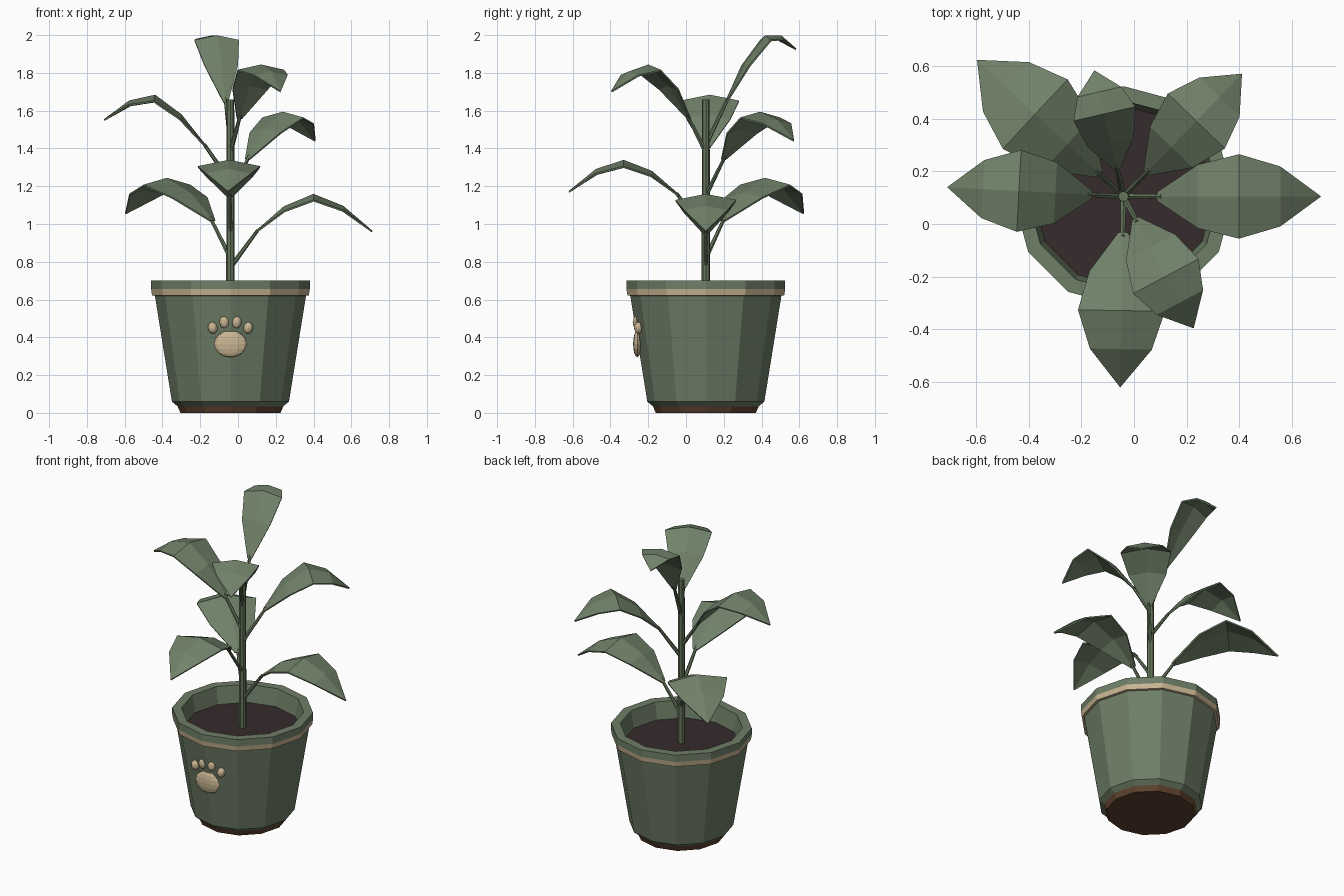
import bpy
import bmesh
from math import radians, cos, sin, pi
from mathutils import Vector, Matrix

if "Cube" in bpy.data.objects:
    bpy.data.objects.remove(bpy.data.objects["Cube"], do_unlink=True)

CENTRE = Vector((-0.04, 0.105, 0))  # stem axis


def material(name, rgb):
    mat = bpy.data.materials.new(name)
    mat.use_nodes = True
    mat.diffuse_color = (*rgb, 1)
    mat.node_tree.nodes["Principled BSDF"].inputs["Base Color"].default_value = (*rgb, 1)
    return mat


pot_green = material("pot_green", (0.156, 0.209, 0.133))
leaf_green = material("leaf_green", (0.165, 0.222, 0.141))
stem_green = material("stem_green", (0.13, 0.18, 0.105))
cream = material("cream", (0.58, 0.46, 0.29))
soil_brown = material("soil_brown", (0.037, 0.024, 0.025))
base_brown = material("base_brown", (0.115, 0.056, 0.028))


def finish(name, bm, mats):
    bmesh.ops.recalc_face_normals(bm, faces=bm.faces)
    mesh = bpy.data.meshes.new(name)
    bm.to_mesh(mesh)
    bm.free()
    for mat in mats:
        mesh.materials.append(mat)
    obj = bpy.data.objects.new(name, mesh)
    bpy.context.collection.objects.link(obj)
    return obj


def lathe(name, profile, mats, sides=12):
    """Revolve (radius, height, material of the band above) and cap both ends."""
    bm = bmesh.new()
    rings = []
    for r, z, _ in profile:
        rings.append([bm.verts.new(CENTRE + Vector((r * cos(a), r * sin(a), z)))
                      for a in (2 * pi * i / sides for i in range(sides))])
    for (low, high), (_, _, index) in zip(zip(rings, rings[1:]), profile):
        for i in range(sides):
            j = (i + 1) % sides
            bm.faces.new((low[i], low[j], high[j], high[i])).material_index = index
    bm.faces.new(rings[0]).material_index = profile[0][2]
    bm.faces.new(rings[-1]).material_index = profile[-1][2]
    return finish(name, bm, mats)


def rod(name, start, end, r1, r2, sides, mat):
    bm = bmesh.new()
    axis = end - start
    place = Matrix.Translation((start + end) / 2) @ axis.to_track_quat("Z", "Y").to_matrix().to_4x4()
    bmesh.ops.create_cone(bm, cap_ends=True, segments=sides, radius1=r1, radius2=r2,
                          depth=axis.length, matrix=place)
    return finish(name, bm, [mat])


# Pot: brown foot, tapered body, cream band, rim and inner wall around the soil
lathe("pot", [(0.265, 0, 1), (0.28, 0.035, 0), (0.31, 0.06, 0), (0.4, 0.62, 2),
              (0.415, 0.622, 2), (0.42, 0.655, 0), (0.42, 0.7, 0), (0.365, 0.7, 0),
              (0.345, 0.59, 3)],
      [pot_green, base_brown, cream, soil_brown])

# Main stem
rod("stem", CENTRE + Vector((0, 0, 0.58)), CENTRE + Vector((0, 0, 1.66)),
    0.023, 0.02, 8, stem_green)


def leaf(name, angle, width, stem_z, base, peak, tip):
    """Arched, creased blade on a stalk; points are (distance from stem, height)."""
    base, peak, tip = Vector(base), Vector(peak), Vector(tip)
    lift = Vector((0, 0.035))
    spine = [base, (base + peak) / 2 + lift, peak, (peak + tip) / 2 + lift, tip]
    shares = [0.1, 0.75, 1, 0.71]
    out = Vector((cos(radians(angle)), sin(radians(angle)), 0))
    side = Vector((-out.y, out.x, 0))

    def at(point):
        return CENTRE + out * point.x + Vector((0, 0, point.y))

    bm = bmesh.new()
    rows = []
    for point, share in zip(spine, shares):
        half = width * share
        rows.append([bm.verts.new(at(point) + side * half * s - Vector((0, 0, 0.2 * half * abs(s))))
                     for s in (-1, 0, 1)])
    for a, b in zip(rows, rows[1:]):
        for i in range(2):
            bm.faces.new((a[i], a[i + 1], b[i + 1], b[i]))
    end = bm.verts.new(at(tip))
    for i in range(2):
        bm.faces.new((rows[-1][i], rows[-1][i + 1], end))
    blade = finish(name, bm, [leaf_green])
    thick = blade.modifiers.new("thickness", "SOLIDIFY")
    thick.thickness = 0.009
    thick.offset = 0
    rod(name + "_stalk", at(Vector((0, stem_z))), at(base.lerp(spine[1], 0.1)),
        0.013, 0.009, 6, stem_green)


# Leaves spiralling up the stem
leaf("leaf_left", 0, 0.16, 0.77, (0.13, 0.955), (0.44, 1.155), (0.75, 0.96))
leaf("leaf_back_right", 137, 0.18, 0.82, (0.13, 1.02), (0.46, 1.24), (0.76, 1.055))
leaf("leaf_front", -91, 0.165, 0.95, (0.14, 1.15), (0.435, 1.335), (0.725, 1.17))
leaf("leaf_back_left", 46, 0.15, 1.15, (0.13, 1.345), (0.4, 1.59), (0.647, 1.44))
leaf("leaf_right", 177, 0.155, 1.22, (0.125, 1.405), (0.4, 1.68), (0.67, 1.55))
leaf("leaf_upper_front", -62, 0.14, 1.38, (0.1, 1.56), (0.345, 1.84), (0.566, 1.7))
leaf("leaf_top", 103, 0.12, 1.42, (0.11, 1.645), (0.325, 1.995), (0.49, 1.925))


def pad(name, x, y, z, size, tilt=0):
    bm = bmesh.new()
    place = (Matrix.Translation((CENTRE.x + x, y, z)) @ Matrix.Rotation(radians(tilt), 4, "Y")
             @ Matrix.Diagonal((*size, 1)))
    bmesh.ops.create_uvsphere(bm, u_segments=12, v_segments=8, radius=1, matrix=place)
    finish(name, bm, [cream])


# Raised print on the front of the pot
pad("print_pad", 0, -0.258, 0.365, (0.087, 0.022, 0.07))
for label, s in (("left", 1), ("right", -1)):
    pad("print_inner_toe_" + label, s * 0.033, -0.264, 0.48, (0.025, 0.018, 0.031), s * 5)
    pad("print_outer_toe_" + label, s * 0.094, -0.251, 0.45, (0.025, 0.024, 0.031), s * 12)
